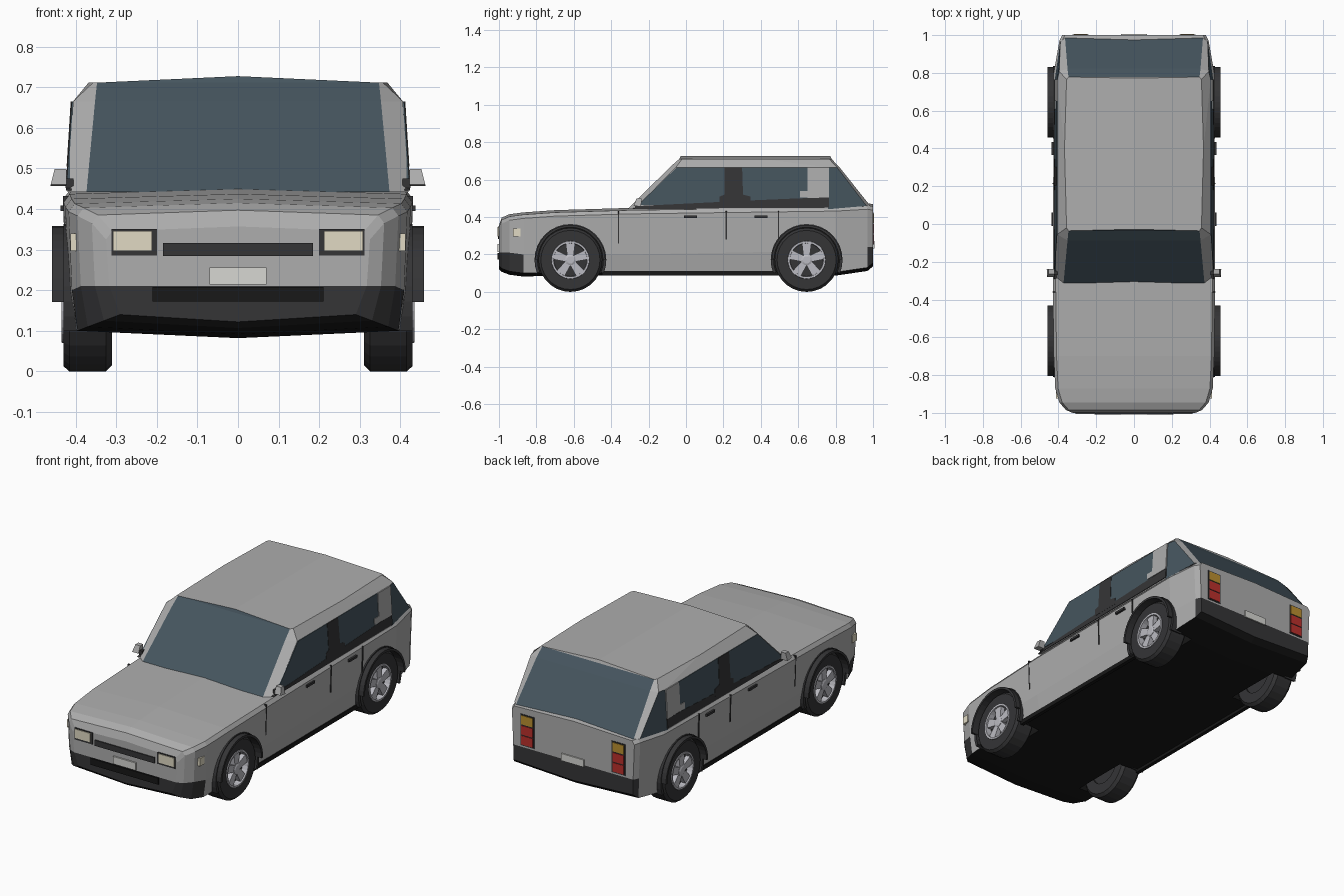
import bpy, bmesh
from math import sin, cos, pi, radians

if "Cube" in bpy.data.objects:
    bpy.data.objects.remove(bpy.data.objects["Cube"])

def mat(name, r, g, b):
    m = bpy.data.materials.new(name)
    m.diffuse_color = (r, g, b, 1)
    m.use_nodes = True
    m.node_tree.nodes["Principled BSDF"].inputs["Base Color"].default_value = m.diffuse_color
    return m

PAINT = mat("paint", .42, .42, .42)
DARK = mat("dark_trim", .035, .035, .037)
BLACK = mat("underside", .009, .009, .009)
GLASS = mat("glass", .06, .09, .112)
SILVER = mat("silver", .5, .5, .54)
CREAM = mat("lamp", .75, .7, .55)
PLATE = mat("plate", .68, .68, .65)
RED = mat("red_lamp", .5, .03, .025)
AMBER = mat("amber_lamp", .5, .28, .03)

def finish(name, bm, *mats):
    bmesh.ops.recalc_face_normals(bm, faces=bm.faces)
    me = bpy.data.meshes.new(name)
    bm.to_mesh(me)
    bm.free()
    for m in mats:
        me.materials.append(m)
    ob = bpy.data.objects.new(name, me)
    bpy.context.collection.objects.link(ob)
    return ob

def face(bm, vs, idx=0):
    f = bm.faces.new(vs)
    f.material_index = idx

def prism(name, pts, x0, x1, m, mirror=True):
    """Extrude a (y, z) outline across x; x0 and x1 may be functions of z."""
    bm = bmesh.new()
    val = lambda x, z: x(z) if callable(x) else x
    for s in ((1, -1) if mirror else (1,)):
        a = [bm.verts.new((s * val(x0, z), y, z)) for y, z in pts]
        b = [bm.verts.new((s * val(x1, z), y, z)) for y, z in pts]
        face(bm, a)
        face(bm, b)
        for i in range(len(pts)):
            j = (i + 1) % len(pts)
            face(bm, (a[i], a[j], b[j], b[i]))
    return finish(name, bm, m)

def box(name, x0, x1, y0, y1, z0, z1, m, mirror=True):
    return prism(name, [(y0, z0), (y1, z0), (y1, z1), (y0, z1)], x0, x1, m, mirror)

# lower body: y, bottom half-width, side half-width, bottom z, bumper z, edge z
bm = bmesh.new()
stations = [(-1, .29, .325, .14, .21, .345), (-.985, .33, .36, .125, .21, .385),
            (-.945, .37, .395, .11, .21, .403), (-.87, .395, .417, .1, .2, .413),
            (-.7, .40, .425, .105, .2, .425), (-.3, .405, .43, .105, .2, .437),
            (.8, .405, .425, .105, .22, .452), (.97, .385, .395, .13, .24, .462),
            (1, .37, .38, .155, .24, .457)]
rings = []
for y, wb, ws, zb, zm, ze in stations:
    half = [(0, zb - .018), (wb, zb), (ws - .008, zm), (ws, ze - .02), (ws - .015, ze), (0, ze + .012)]
    full = half + [(-x, z) for x, z in half[4:0:-1]]
    rings.append([bm.verts.new((x, y, z)) for x, z in full])
for k in range(len(rings) - 1):
    a, b = rings[k], rings[k + 1]
    for i in range(10):
        j = (i + 1) % 10
        idx = 2 if i in (0, 9) else 1 if i in (1, 8) and (k < 3 or k == 7) else 0
        face(bm, (a[i], a[j], b[j], b[i]), idx)
for r in (rings[0], rings[-1]):
    face(bm, (r[0], r[1], r[9]), 1)
    face(bm, (r[1], r[2], r[8], r[9]), 1)
    face(bm, (r[2], r[3], r[7], r[8]))
    face(bm, (r[3], r[4], r[6], r[7]))
    face(bm, (r[4], r[5], r[6]))
body = finish("body", bm, PAINT, DARK, BLACK)

# black sill along the lower sides
box("sill", .39, .411, -.45, .5, .088, .112, BLACK)

# cabin: rings of (x, y) from front to rear at three heights, with a crowned roof
bm = bmesh.new()
levels = [(.442, [(.373, -.312), (.42, -.275), (.42, .76), (.39, .965), (.365, .985)]),
          (.665, [(.352, -.088), (.406, -.055), (.406, .765), (.396, .808), (.352, .822)]),
          (.711, [(.347, -.036), (.357, -.02), (.368, .4), (.357, .765), (.347, .778)])]
rings = []
for z, pts in levels:
    rings.append([bm.verts.new((x, y, z + (.018 if z < .5 and y > .9 else 0)))
                  for x, y in pts + [(-x, y) for x, y in pts[::-1]]])
for k in range(2):
    a, b = rings[k], rings[k + 1]
    for i in range(10):
        j = (i + 1) % 10
        face(bm, (a[i], a[j], b[j], b[i]), 1 if i in (4, 9) or (k == 0 and i in (2, 6)) else 0)
top = rings[2]
rf, rr = bm.verts.new((0, -.028, .727)), bm.verts.new((0, .772, .727))
face(bm, [rf] + top[:5] + [rr])
face(bm, [rr] + top[5:] + [rf])
face(bm, (rf, top[0], top[9]), 1)
face(bm, (rr, top[4], top[5]))
face(bm, rings[0])
finish("cabin", bm, PAINT, GLASS)

# side windows and pillars follow the lean of the cabin side
def side_panel(name, pts, m, off=.003):
    lean = lambda z: .42 - .014 * (z - .442) / .223
    return prism(name, pts, lambda z: lean(z) - .01, lambda z: lean(z) + off, m)

side_panel("side_glass", [(-.255, .465), (.65, .465), (.65, .665), (-.05, .665)], GLASS)
side_panel("centre_pillar", [(.18, .47), (.345, .47), (.345, .51), (.305, .52), (.3, .665),
                             (.205, .665), (.205, .52), (.18, .51)], DARK, .005)
side_panel("rear_pillar", [(.61, .505), (.765, .505), (.765, .665), (.65, .665), (.65, .54), (.61, .54)], PAINT, .006)
side_panel("belt_trim", [(-.29, .445), (.765, .45), (.765, .505), (.6, .5), (.3, .487), (-.24, .46)], DARK, .004)
prism("rear_belt_trim", [(.765, .45), (.95, .458), (.94, .475), (.765, .505)],
      .36, .392, DARK)

# door seams, handles and mirrors
for y, z0 in ((-.36, .26), (.215, .28), (.495, .28)):
    box("door_seam", .415, lambda z: .424 + (z - .2) * .03, y - .003, y + .003, z0, .432, DARK)
for y in (.025, .4):
    box("door_handle", .42, .437, y - .035, y + .035, .395, .408, DARK)
prism("mirror", [(-.28, .46), (-.24, .456), (-.238, .498), (-.265, .498)],
      .422, lambda z: .462 - (z - .456) * .25, PAINT)
box("mirror_stalk", .405, .425, -.27, -.25, .452, .475, DARK)

# front face
box("grille", -.185, .185, -1.006, -.99, .284, .316, DARK, False)
box("lower_intake", -.21, .21, -1.008, -.985, .172, .208, BLACK, False)
box("front_plate", -.07, .07, -1.008, -.99, .214, .256, PLATE, False)
box("headlamp_frame", .2, .312, -1.003, -.97, .285, .351, DARK)
box("headlamp", .212, .308, -1.007, -.97, .296, .346, CREAM)
box("side_marker", .39, .413, -.925, -.885, .297, .34, CREAM)

# rear face
box("rear_plate", -.07, .07, .98, 1.007, .232, .272, PLATE, False)
box("tail_lamp_frame", .24, .325, .98, 1.003, .25, .425, DARK)
for z, m in ((.256, RED), (.312, RED), (.369, AMBER)):
    box("tail_lamp", .247, .318, .98, 1.006, z, z + .05, m)

# wheels: lathe profiles of (radius, x) around the axle
def lathe(bm, prof, seg, idx, closed=True):
    rows = [[bm.verts.new((x, r * cos(2 * pi * i / seg), r * sin(2 * pi * i / seg)))
             for i in range(seg)] for r, x in prof]
    for k in range(len(rows) if closed else len(rows) - 1):
        a, b = rows[k], rows[(k + 1) % len(rows)]
        for i in range(seg):
            j = (i + 1) % seg
            face(bm, (a[i], a[j], b[j], b[i]), idx)
    if not closed:
        face(bm, rows[0], idx)
        face(bm, rows[-1], idx)

def wheel_mesh():
    bm = bmesh.new()
    lathe(bm, [(.098, -.06), (.155, -.06), (.171, -.045), (.171, .045), (.158, .06), (.1, .06), (.095, .03)], 28, 0)
    lathe(bm, [(.1, -.05), (.1, .03)], 28, 0, False)
    lathe(bm, [(.102, .058), (.1, .064), (.09, .064), (.088, .03), (.1, .03)], 28, 1)
    lathe(bm, [(.03, .03), (.03, .058), (.02, .062)], 10, 1, False)
    for k in range(5):
        t = 2 * pi * k / 5 + pi / 2
        c, s = cos(t), sin(t)
        quad = [(.02, -.017), (.094, -.026), (.094, .026), (.02, .017)]
        lo, hi = [[bm.verts.new((x, u * c - v * s, u * s + v * c)) for u, v in quad] for x in (.03, .056)]
        face(bm, hi, 1)
        for i in range(4):
            j = (i + 1) % 4
            face(bm, (lo[i], lo[j], hi[j], hi[i]), 1)
    ob = finish("wheel", bm, BLACK, SILVER)
    ob.data.materials[0] = DARK
    return ob

first = wheel_mesh()
n = 20
arc = lambda r, y, a0, a1: [(y + r * cos(radians(a0 + (a1 - a0) * i / n)),
                             .171 + r * sin(radians(a0 + (a1 - a0) * i / n))) for i in range(n + 1)]
for label, y in (("front", -.618), ("rear", .645)):
    for s in (1, -1):
        w = first if (label, s) == ("front", 1) else first.copy()
        if w is not first:
            bpy.context.collection.objects.link(w)
        w.name = label + ("_right_wheel" if s > 0 else "_left_wheel")
        w.location = (s * .37, y, .171)
        w.rotation_euler.z = 0 if s > 0 else pi
    # arch flare and the lower arch lip on the body side
    prism(label + "_arch_flare", arc(.187, y, 0, 180) + arc(.174, y, 180, 0), .4, .458, DARK)
    prism(label + "_arch_lip", arc(.192, y, -22, 202) + arc(.176, y, 202, -22), .36, .43, DARK)
    # wheel well cut
    cut = prism(label + "_well_cutter", arc(.182, y, 0, 342), .28, .6, PAINT)
    cut.data.materials.clear()
    for m in (PAINT, DARK, BLACK):
        cut.data.materials.append(m)
    for p in cut.data.polygons:
        p.material_index = 2
    cut.hide_render = True
    cut.hide_set(True)
    mod = body.modifiers.new(label + "_well", 'BOOLEAN')
    mod.operation = 'DIFFERENCE'
    mod.solver = 'EXACT'
    mod.object = cut
